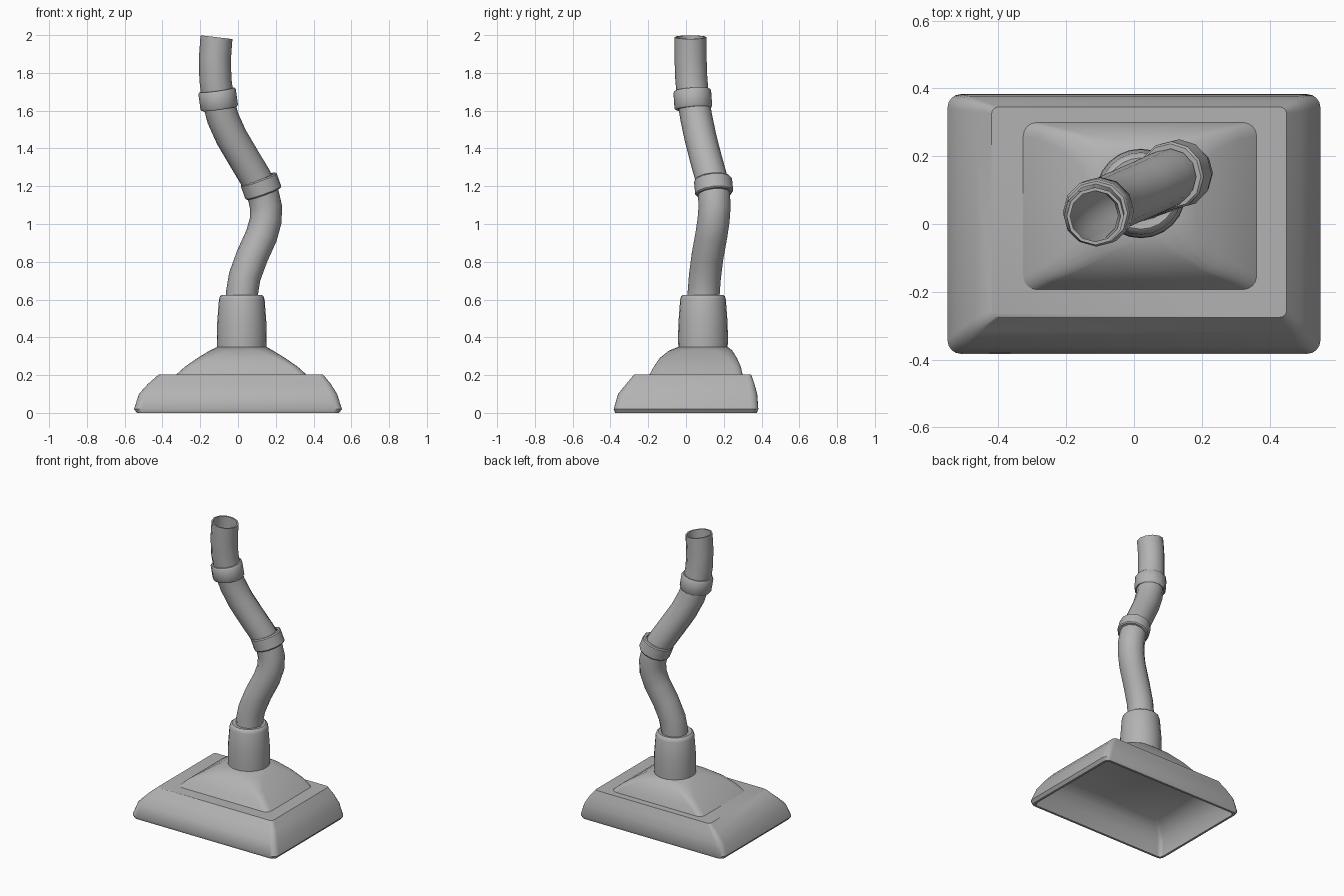
import bpy
import bmesh
from math import sin, cos, pi, radians
from mathutils import Vector

cube = bpy.data.objects.get("Cube")
if cube:
    bpy.data.objects.remove(cube)

GREY = (0.45, 0.45, 0.45, 1)
grey = bpy.data.materials.new("plain_grey")
grey.use_nodes = True
grey.diffuse_color = GREY
grey.node_tree.nodes["Principled BSDF"].inputs["Base Color"].default_value = GREY


def loft(name, loops, cap_start=False, cap_end=False, closed=False, angle=40):
    """Skin a list of equal-sized point loops."""
    bm = bmesh.new()
    rows = [[bm.verts.new(p) for p in loop] for loop in loops]
    pairs = list(zip(rows, rows[1:])) + ([(rows[-1], rows[0])] if closed else [])
    n = len(rows[0])
    for a, b in pairs:
        for i in range(n):
            j = (i + 1) % n
            bm.faces.new((a[i], a[j], b[j], b[i]))
    if cap_start:
        bm.faces.new(rows[0][::-1])
    if cap_end:
        bm.faces.new(rows[-1])
    bmesh.ops.recalc_face_normals(bm, faces=bm.faces)
    mesh = bpy.data.meshes.new(name)
    bm.to_mesh(mesh)
    bm.free()
    mesh.materials.append(grey)
    obj = bpy.data.objects.new(name, mesh)
    bpy.context.collection.objects.link(obj)
    bpy.ops.object.select_all(action="DESELECT")
    obj.select_set(True)
    bpy.context.view_layer.objects.active = obj
    bpy.ops.object.shade_smooth_by_angle(angle=radians(angle))
    return obj


def rounded_rect(x0, x1, y0, y1, z, r, steps=4):
    corners = ((x1 - r, y1 - r), (x0 + r, y1 - r), (x0 + r, y0 + r), (x1 - r, y0 + r))
    return [Vector((cx + r * cos(a), cy + r * sin(a), z))
            for k, (cx, cy) in enumerate(corners)
            for a in [(k + s / steps) * pi / 2 for s in range(steps + 1)]]


def circle(centre, axis, radius, sides=12):
    """Loop of points around an axis, with the seam kept towards +x."""
    axis = Vector(axis).normalized()
    u = (Vector((1, 0, 0)) - axis * axis.x).normalized()
    v = axis.cross(u)
    return [Vector(centre) + radius * (u * cos(t) + v * sin(t))
            for t in (2 * pi * i / sides for i in range(sides))]


# Hollow hood: outer wall up, then the inside from the rim to the ceiling
outer = [(-.535, .535, -.375, .375, 0, .03),
         (-.55, .55, -.383, .383, .02, .04),
         (-.525, .525, -.36, .377, .10, .04),
         (-.475, .49, -.315, .362, .155, .03),
         (-.42, .45, -.275, .345, .203, .02)]
inner = [(-.52, .52, -.36, .36, 0, .025),
         (-.505, .505, -.34, .36, .09, .025),
         (-.46, .47, -.30, .345, .145, .02),
         (-.40, .43, -.255, .325, .185, .02)]
loops = [rounded_rect(*s) for s in inner[::-1] + outer]
loft("hood", loops, cap_start=True, cap_end=True)

# Domed transition from a rectangle to the round collar
dome = [(-.33, .365, -.195, .30, .20, .04),
        (-.28, .315, -.17, .29, .245, .04),
        (-.215, .25, -.14, .27, .29, .05),
        (-.15, .185, -.09, .245, .33, .08),
        (-.11, .15, -.04, .22, .35, .129)]
loft("dome", [rounded_rect(*s) for s in dome], cap_end=True)

# Collar with a softened upper rim
collar = [(.32, .13), (.40, .132), (.48, .13), (.60, .121), (.618, .115), (.625, .105), (.622, .08)]
loft("collar", [circle((.02, .09, z), (0, 0, 1), r, 24) for z, r in collar], cap_end=True)

# Curved open hose with a thin wall
path = [Vector(p) for p in (
    (.018, .09, .56), (.022, .094, .64), (.035, .10, .72), (.075, .114, .83),
    (.125, .134, .94), (.147, .146, 1.02), (.148, .151, 1.09), (.13, .148, 1.17),
    (.09, .132, 1.25), (.03, .104, 1.35), (-.035, .076, 1.46), (-.08, .055, 1.56),
    (-.107, .038, 1.66), (-.12, .028, 1.77), (-.122, .024, 1.88), (-.114, .023, 1.989))]
last = len(path) - 1
axes = [path[min(i + 1, last)] - path[max(i - 1, 0)] for i in range(last + 1)]
axes[-1] = Vector((.12, 0, 1))
outside = [circle(p, a, .085) for p, a in zip(path, axes)]
inside = [circle(p, a, .075) for p, a in zip(path, axes)]
loft("hose", outside + inside[::-1], angle=50)


# Clamp bands around the hose
def band(name, centre, axis, radius, height):
    axis = Vector(axis).normalized()
    section = ((-.5, .08), (-.5, radius - .006), (-.42, radius),
               (.42, radius), (.5, radius - .006), (.5, .08))
    loft(name, [circle(Vector(centre) + axis * height * t, axis, r) for t, r in section],
         closed=True)


band("lower_band", (.122, .146, 1.2), (-.36, -.1, 1), .101, .085)
band("upper_band", (-.105, .036, 1.66), (-.14, -.07, 1), .1, .1)
